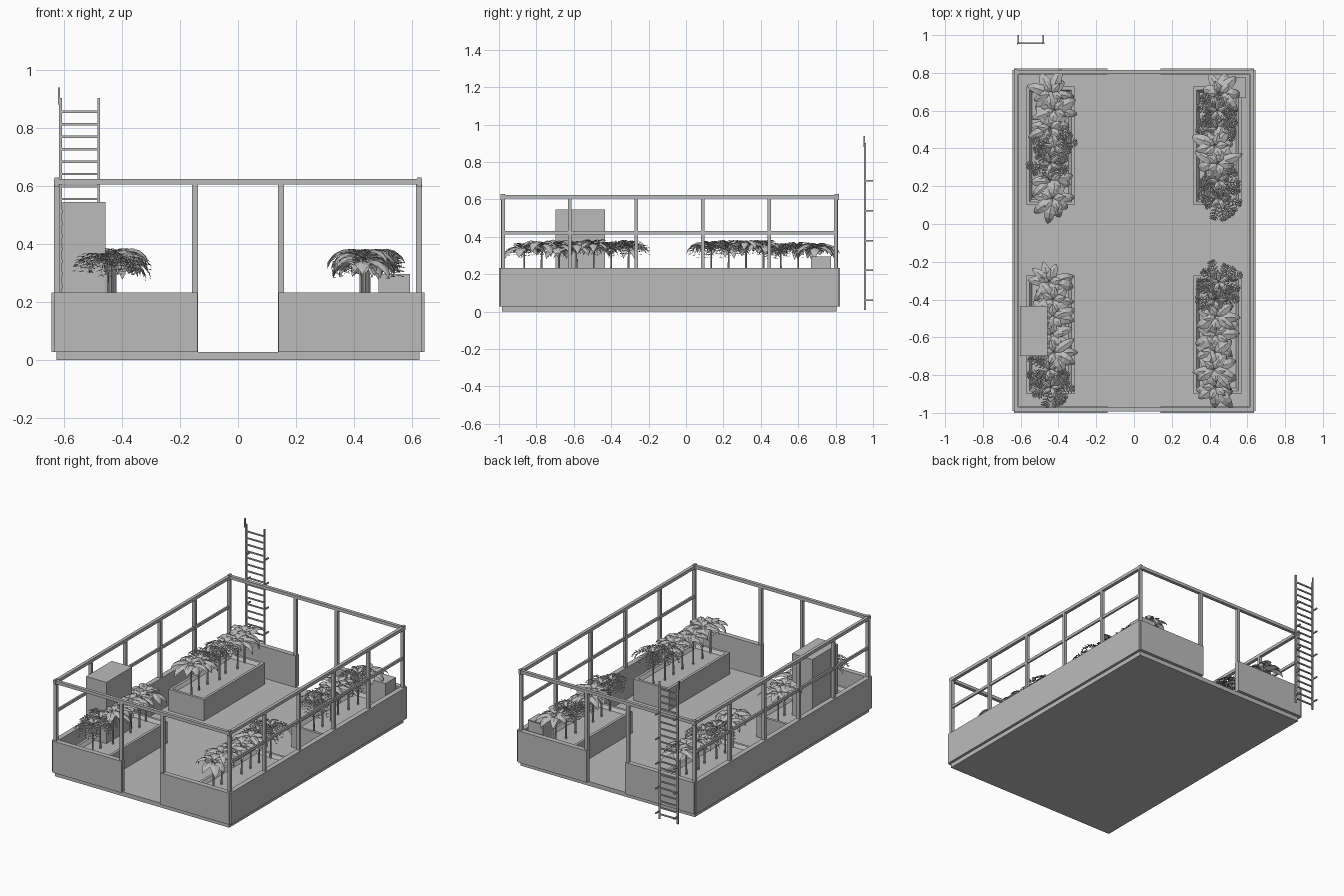
import bpy, bmesh, math, random
from mathutils import Vector, Matrix

random.seed(4)
if "Cube" in bpy.data.objects:
    bpy.data.objects.remove(bpy.data.objects["Cube"], do_unlink=True)

grey = bpy.data.materials.new("plain grey")
grey.use_nodes = True
grey.diffuse_color = (0.5, 0.5, 0.5, 1)
grey.node_tree.nodes["Principled BSDF"].inputs["Base Color"].default_value = (0.5, 0.5, 0.5, 1)


def finish(name, bm):
    mesh = bpy.data.meshes.new(name)
    bm.to_mesh(mesh)
    bm.free()
    mesh.materials.append(grey)
    obj = bpy.data.objects.new(name, mesh)
    bpy.context.collection.objects.link(obj)
    return obj


def add_box(bm, x, y, z):
    """Box from (low, high) pairs on each axis."""
    size = [abs(b - a) for a, b in (x, y, z)]
    mid = [(a + b) / 2 for a, b in (x, y, z)]
    made = bmesh.ops.create_cube(bm, size=1, matrix=Matrix.Translation(mid) @ Matrix.Diagonal((*size, 1)))
    return made["verts"]


def box(name, x, y, z):
    bm = bmesh.new()
    add_box(bm, x, y, z)
    return finish(name, bm)


def around(c, half):
    return (c - half, c + half)


def side(s, a, b):
    return tuple(sorted((s * a, s * b)))


# Deck and parapet
MID = -0.088
WALL_X, WALL_Y = 0.643, 0.912
THICK = 0.033
FLOOR, PARAPET, TOP = 0.028, 0.233, 0.604
box("floor_slab", (-0.626, 0.626), around(MID - 0.002, 0.894), (0, FLOOR))
for s, word in ((1, "left"), (-1, "right")):
    box(word + "_parapet", side(s, WALL_X - THICK, WALL_X), around(MID, WALL_Y - 0.009), (FLOOR, PARAPET))
    for e, end in ((-1, "front"), (1, "back")):
        ys = tuple(sorted((MID + e * (WALL_Y - THICK), MID + e * WALL_Y)))
        box(f"{end}_{word}_parapet", side(s, 0.139, 0.634), ys, (FLOOR, PARAPET))

# Railing: posts, mid rails and top rail
RX, RY, R = 0.624, 0.893, 0.0105
bm = bmesh.new()
for s in (1, -1):
    for i in range(6):
        y = MID - RY + 0.004 + i * (2 * RY - 0.008) / 5
        add_box(bm, around(s * RX, R), around(y, 0.009), (0.2, TOP))
    add_box(bm, around(s * RX, 0.006), around(MID, RY), (0.412, 0.43))
    add_box(bm, around(s * RX, R), around(MID, RY + R), (TOP, 0.624))
    for e in (1, -1):
        y = MID + e * RY
        add_box(bm, around(s * 0.148, R), around(y, 0.009), (FLOOR, TOP))
        add_box(bm, around(s * RX, 0.008), around(y, 0.012), (TOP - 0.006, 0.629))
for e in (1, -1):
    add_box(bm, (-RX, RX), around(MID + e * RY, R), (TOP, 0.624))
finish("railing", bm)

# Cabinet and small unit
box("tall_cabinet", (-0.604, -0.457), (-0.698, -0.434), (FLOOR, 0.545))
unit = box("small_unit", (0.485, 0.592), (0.668, 0.775), (FLOOR, 0.296))
bm = bmesh.new()
bm.from_mesh(unit.data)
bm.faces.ensure_lookup_table()
panel = [f for f in bm.faces if f.normal.y > 0.9 or f.normal.x < -0.9]
bmesh.ops.inset_individual(bm, faces=panel, thickness=0.014, depth=-0.004)
bm.to_mesh(unit.data)
bm.free()

# Ladder with stand-off brackets
LX, LY = (-0.612, -0.48), 0.957
bm = bmesh.new()
for x in LX:
    add_box(bm, around(x, 0.005), around(LY, 0.005), (0.01, 0.902))
    for i in range(5):
        add_box(bm, around(x, 0.004), (LY, 1.0), around(0.06 + 0.16 * i, 0.004))
add_box(bm, around(-0.617, 0.003), around(0.953, 0.004), (0.88, 0.938))
for i in range(20):
    add_box(bm, LX, around(LY, 0.004), around(0.04 + 0.0429 * i, 0.004))
finish("ladder", bm)


# Planter boxes with a sunken soil bed
def planter(name, x, y):
    bm = bmesh.new()
    add_box(bm, x, y, (FLOOR, 0.167))
    top = [f for f in bm.faces if f.normal.z > 0.9]
    bmesh.ops.inset_region(bm, faces=top, thickness=0.017, use_even_offset=True)
    bmesh.ops.inset_region(bm, faces=top, thickness=0.014, depth=-0.02, use_even_offset=True)
    finish(name, bm)


def arch(start, turn, length, pitch, droop, steps):
    """Points of a drooping curve with the local side direction."""
    out = Vector((math.cos(turn), math.sin(turn), 0))
    across = Vector((-out.y, out.x, 0))
    pts, p = [start.copy()], start.copy()
    for i in range(steps):
        a = pitch + (droop - pitch) * i / (steps - 1)
        p = p + (out * math.cos(a) + Vector((0, 0, math.sin(a)))) * (length / steps)
        pts.append(p.copy())
    return pts, out, across


def leaf(bm, start, turn, length, width, pitch, droop, steps=6):
    """Pointed blade folded along its midrib."""
    pts, out, across = arch(start, turn, length, pitch, droop, steps)
    rows = []
    for i, p in enumerate(pts):
        t = i / steps
        w = width * math.sin(math.pi * t ** 0.8) * 0.5 + 0.0015 * (1 - t)
        drop = Vector((0, 0, -0.35 * w))
        rows.append([bm.verts.new(q) for q in (p - across * w + drop, p, p + across * w + drop)])
    for a, b in zip(rows, rows[1:]):
        for k in (0, 1):
            bm.faces.new((a[k], b[k], b[k + 1], a[k + 1]))


def frond(bm, start, turn, length, pitch, droop):
    """Thin rib with pairs of small leaflets."""
    steps = 8
    leaf(bm, start, turn, length, 0.005, pitch, droop, steps)
    pts, out, across = arch(start, turn, length, pitch, droop, steps)
    for i in range(2, steps + 1):
        size = 0.034 * math.sin(math.pi * (i / steps) ** 1.2 * 0.85)
        for s in (1, -1):
            leaf(bm, pts[i], turn + s * 1.0, size, 0.009, 0.1, -0.5, 2)


def plant(bm, x, y, fern):
    crown = Vector((x, y, random.uniform(0.315, 0.345)))
    low = 0.145
    stem = Matrix.Translation((x, y, (low + crown.z) / 2))
    bmesh.ops.create_cone(bm, segments=6, radius1=0.006, radius2=0.004,
                          depth=crown.z - low, matrix=stem, cap_ends=True)
    count = 13 if fern else 9
    spin = random.uniform(0, math.tau)
    for i in range(count):
        turn = spin + math.tau * i / count + random.uniform(-0.2, 0.2)
        size = random.uniform(0.13, 0.185)
        pitch, droop = random.uniform(0.6, 1.1), random.uniform(-1.5, -1.0)
        if fern:
            frond(bm, crown, turn, size * 0.85, pitch, droop)
        else:
            leaf(bm, crown, turn, size, random.uniform(0.045, 0.062), pitch, droop)
    # Short upper tier
    for i in range(5):
        turn = spin + math.tau * (i + 0.5) / 5
        leaf(bm, crown + Vector((0, 0, 0.012)), turn, 0.085, 0.02 if fern else 0.042, 1.0, -0.4, 4)


# Four planted beds; fern positions differ in each
beds = (("front_left", 1, -0.9, {5}), ("back_left", 1, 0.1, {0, 4}),
        ("front_right", -1, -0.9, {0}), ("back_right", -1, 0.1, {2}))
for name, s, y, ferns in beds:
    planter(name + "_planter", side(s, 0.315, 0.57), (y, y + 0.627))
    bm = bmesh.new()
    for i in range(7):
        plant(bm, s * 0.437 + random.uniform(-0.015, 0.015), y + 0.035 + i * 0.093, i in ferns or i - 1 in ferns)
    finish(name + "_plants", bm)
